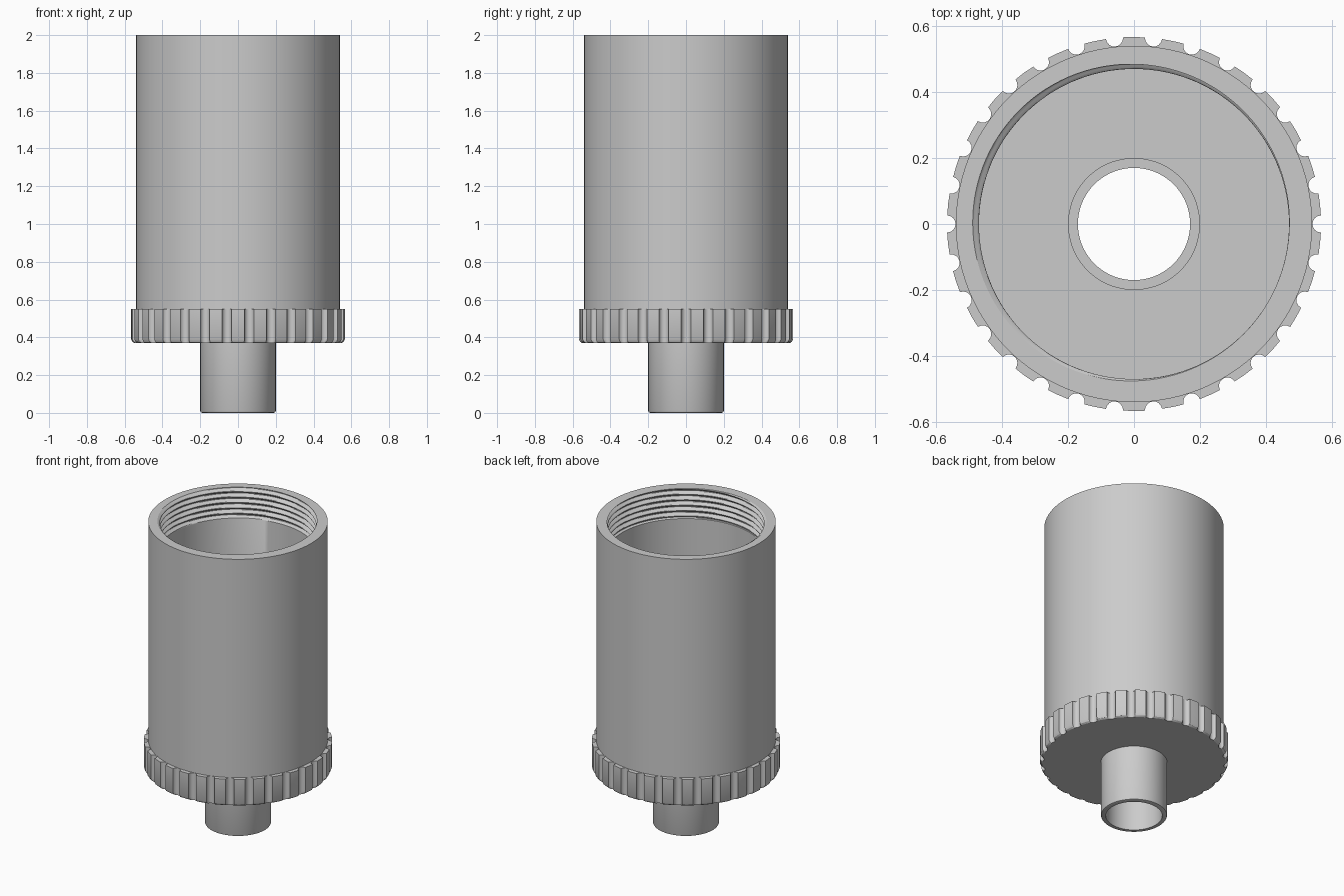
import bpy, bmesh
from math import sin, cos, pi, sqrt, asin, radians

if "Cube" in bpy.data.objects:
    bpy.data.objects.remove(bpy.data.objects["Cube"])

grey = bpy.data.materials.new("plain_grey")
grey.use_nodes = True
grey.diffuse_color = (0.6, 0.6, 0.6, 1)
grey.node_tree.nodes["Principled BSDF"].inputs["Base Color"].default_value = (0.6, 0.6, 0.6, 1)


def revolve(name, angles, rings):
    """Closed ring solid; each ring is a function angle -> (radius, height)."""
    bm = bmesh.new()
    grid = []
    for ring in rings:
        row = []
        for a in angles:
            r, z = ring(a)
            row.append(bm.verts.new((r * cos(a), r * sin(a), z)))
        grid.append(row)
    n = len(angles)
    for i, row in enumerate(grid):
        nxt = grid[(i + 1) % len(grid)]
        for j in range(n):
            k = (j + 1) % n
            bm.faces.new((row[j], row[k], nxt[k], nxt[j]))
    bmesh.ops.recalc_face_normals(bm, faces=bm.faces)
    mesh = bpy.data.meshes.new(name)
    bm.to_mesh(mesh)
    bm.free()
    mesh.materials.append(grey)
    obj = bpy.data.objects.new(name, mesh)
    bpy.context.collection.objects.link(obj)
    bpy.ops.object.select_all(action='DESELECT')
    obj.select_set(True)
    bpy.context.view_layer.objects.active = obj
    bpy.ops.object.shade_smooth_by_angle(angle=radians(30))
    return obj


def flat(r, z):
    return lambda a: (r, z)


def circle(n):
    return [2 * pi * i / n for i in range(n)]


# Barrel: plain outside, helical thread inside the mouth
TOP, THREAD_END, PITCH, BORE, DEPTH = 2.0, 1.8, 0.036, 0.47, 0.02
START = radians(155)


def thread(z):
    def ring(a):
        phase = 2 * pi * (z - TOP) / PITCH - (a - START)
        fade = min(1, (z - THREAD_END) / 0.01)
        return BORE + DEPTH * fade * (0.5 + 0.5 * cos(phase)), z
    return ring


STEPS = 56
threads = [thread(TOP - (TOP - THREAD_END) * i / STEPS) for i in range(STEPS + 1)]
revolve("barrel", circle(120),
        [flat(0.195, 0.38), flat(0.54, 0.38), flat(0.54, TOP)] + threads +
        [flat(BORE, 0.43), flat(0.195, 0.43)])

# Grip collar: scalloped rim with a rounded lower edge
TEETH, RIM, SCALLOP = 30, 0.567, 0.026
GAP = 2 * pi / TEETH


def scalloped(limit, z):
    def ring(a):
        d = (a + GAP / 2) % GAP - GAP / 2
        side = RIM * sin(d)
        r = RIM
        if abs(side) < SCALLOP:
            r = RIM * cos(d) - sqrt(SCALLOP ** 2 - side ** 2)
        return min(r, limit), z
    return ring


angles = []
for t in range(TEETH):
    for s in range(-4, 5):
        angles.append(t * GAP + asin(SCALLOP / RIM * sin(s * pi / 8)))
    angles.append((t + 0.5) * GAP)
revolve("grip_collar", angles,
        [flat(0.195, 0.37), scalloped(0.55, 0.37), scalloped(0.56, 0.376),
         scalloped(RIM, 0.39), scalloped(RIM, 0.55),
         flat(0.53, 0.55), flat(0.53, 0.39), flat(0.195, 0.39)])

# Outlet tube with a softened lower lip
revolve("outlet_tube", circle(72),
        [flat(0.17, 0), flat(0.19, 0), flat(0.197, 0.003), flat(0.2, 0.01),
         flat(0.2, 0.445), flat(0.17, 0.445)])
